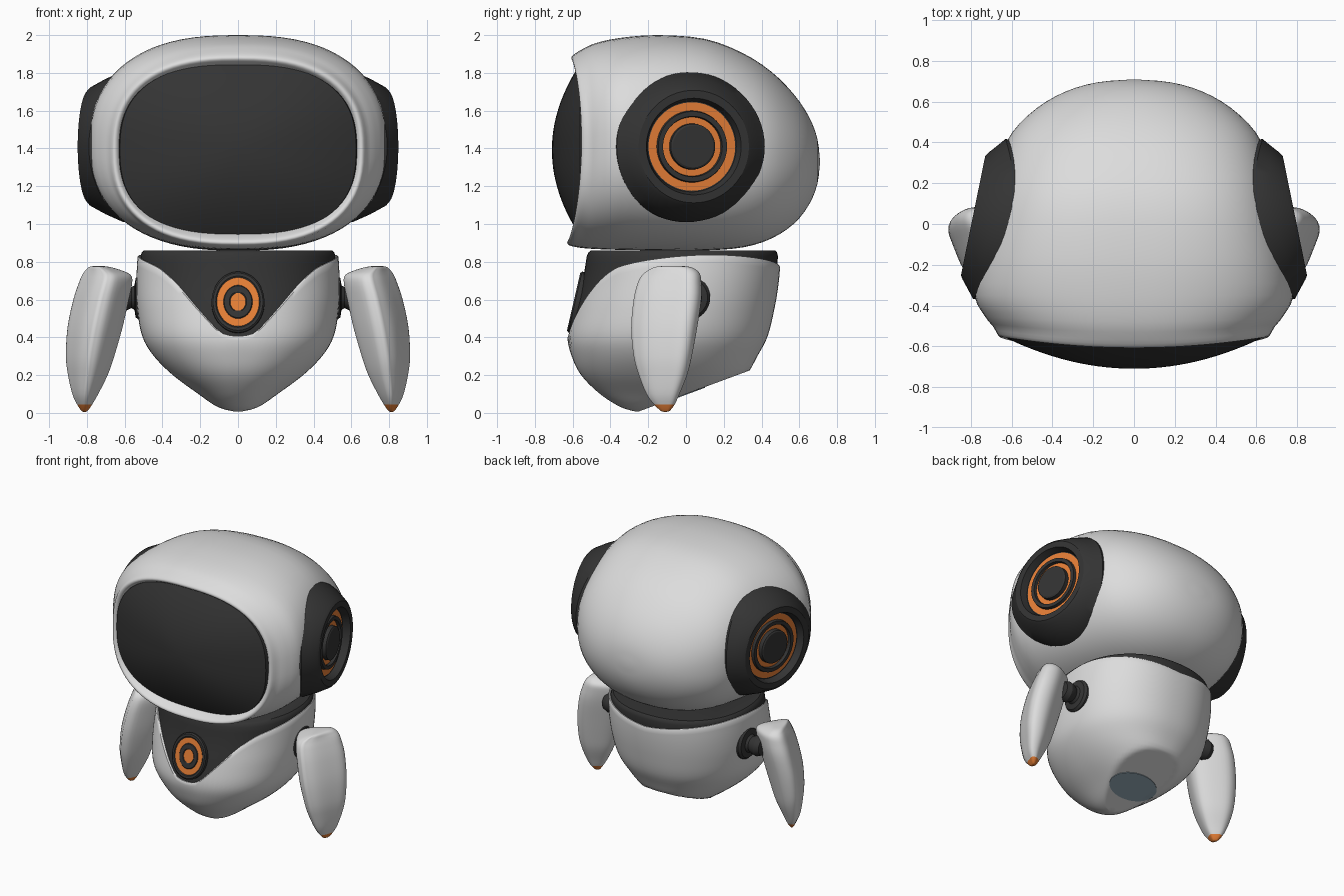
import bpy, bmesh, math
from mathutils import Matrix, Vector

if "Cube" in bpy.data.objects:
    bpy.data.objects.remove(bpy.data.objects["Cube"], do_unlink=True)


def material(name, rgb):
    m = bpy.data.materials.new(name)
    m.use_nodes = True
    m.diffuse_color = (*rgb, 1)
    m.node_tree.nodes["Principled BSDF"].inputs["Base Color"].default_value = (*rgb, 1)
    return m


WHITE = material("soft white", (0.72, 0.72, 0.72))
DARK = material("charcoal", (0.034, 0.034, 0.034))
ORANGE = material("orange", (0.8, 0.215, 0.038))
SLATE = material("slate blue", (0.26, 0.35, 0.41))


def curve(table, x):
    """Smooth interpolation of table rows keyed by their first column."""
    x = min(max(x, table[0][0]), table[-1][0])
    i = 0
    while i < len(table) - 2 and x > table[i + 1][0]:
        i += 1
    a, b = table[i], table[i + 1]
    p, q = table[max(i - 1, 0)], table[min(i + 2, len(table) - 1)]
    w = b[0] - a[0]
    u = (x - a[0]) / w
    out = []
    for k in range(1, len(a)):
        ta = (b[k] - p[k]) / (b[0] - p[0]) * w
        tb = (q[k] - a[k]) / (q[0] - a[0]) * w
        d = b[k] - a[k]
        out.append(a[k] + u * (ta + u * (3 * d - 2 * ta - tb + u * (ta + tb - 2 * d))))
    return out


def dense(rows, steps):
    """Resample rows smoothly, with steps between neighbouring rows."""
    table = [(i, *r) for i, r in enumerate(rows)]
    return [curve(table, i / steps) for i in range((len(rows) - 1) * steps + 1)]


def power(v, n):
    return math.copysign(abs(v) ** (2 / n), v)


def angles(count):
    return [2 * math.pi * i / count for i in range(count)]


def loft(name, rings, mats, band=None, matrix=None, cap=False, angle=40):
    """Skin closed rings; band(i) gives the material index between rings i and i+1."""
    bm = bmesh.new()
    vs = [[bm.verts.new(p) for p in ring] for ring in rings]
    for i in range(len(vs) - 1):
        n = len(vs[i])
        for j in range(n):
            k = (j + 1) % n
            f = bm.faces.new((vs[i][j], vs[i][k], vs[i + 1][k], vs[i + 1][j]))
            f.material_index = band(i) if band else 0
    if cap:
        bm.faces.new(vs[-1])
    bmesh.ops.remove_doubles(bm, verts=bm.verts, dist=0.0002)
    if matrix:
        bmesh.ops.transform(bm, matrix=matrix, verts=bm.verts)
    bmesh.ops.recalc_face_normals(bm, faces=bm.faces)
    mesh = bpy.data.meshes.new(name)
    bm.to_mesh(mesh)
    bm.free()
    for m in mats:
        mesh.materials.append(m)
    ob = bpy.data.objects.new(name, mesh)
    bpy.context.collection.objects.link(ob)
    bpy.context.view_layer.objects.active = ob
    ob.select_set(True)
    bpy.ops.object.shade_smooth_by_angle(angle=math.radians(angle))
    ob.select_set(False)
    return ob


def lathe(name, profile, matrix, orange=()):
    """Turn (radius, height, sag) points about z; listed bands are orange."""
    rings = [[(r * math.cos(t), r * math.sin(t), h - sag * math.cos(t) ** 2) for t in angles(64)]
             for r, h, sag in profile]
    return loft(name, rings, [DARK, ORANGE], lambda i: int(i in orange), matrix, angle=30)


def round_profile(points):
    return [(r, h, 0) for r, h in points]


# Head shell: y, half width, top, bottom, squareness, rim bend
head_rows = [
    (-.53, .60, 1.83, .955, 2.55, .04), (-.575, .625, 1.848, .932, 2.55, .05),
    (-.605, .645, 1.87, .908, 2.5, .055), (-.60, .665, 1.892, .888, 2.5, .05),
    (-.55, .69, 1.925, .875, 2.4, .04), (-.48, .73, 1.957, .868, 2.4, .02),
    (-.35, .782, 1.985, .863, 2.4, 0), (-.15, .765, 2.0, .86, 2.5, 0),
    (.1, .712, 1.98, .86, 2.55, 0), (.3, .665, 1.905, .876, 2.4, 0),
    (.45, .597, 1.808, .922, 2.25, 0), (.57, .475, 1.688, 1.0, 2.15, 0),
    (.65, .335, 1.57, 1.1, 2.05, 0), (.695, .18, 1.453, 1.21, 2, 0), (.71, 0, 1.33, 1.33, 2, 0)]


def head_ring(y, hw, top, bottom, n, bend):
    ring = []
    for t in angles(80):
        x, s = hw * power(math.cos(t), n), power(math.sin(t), n)
        ring.append((x, y + bend * ((x / .65) ** 2 - .4 * max(0, -s)),
                     (top + bottom) / 2 + s * (top - bottom) / 2))
    return ring


loft("head_shell", [head_ring(*r) for r in dense(head_rows, 3)], [WHITE])

# Domed visor
visor = []
for r in [i / 14 for i in range(15)] + [1.02]:
    y = -.71 + .15 * r * r if r <= 1 else -.5
    visor.append([(.625 * r * power(math.cos(t), 2.55), y,
                   1.392 + .457 * r * power(math.sin(t), 2.55)) for t in angles(80)])
loft("visor", visor, [DARK])

# Body: height, half width, front, back
body = [(.004, 0, -.25, -.25), (.015, .06, -.3, -.16), (.035, .115, -.355, 0),
        (.1, .21, -.455, .22), (.2, .345, -.555, .32), (.3, .445, -.605, .378),
        (.4, .505, -.627, .43), (.55, .533, -.6, .468), (.7, .538, -.562, .492),
        (.86, .53, -.535, .503)]
# Height of the shell's upper edge by angle from the front
edge = [(0, .4), (6, .408), (10, .43), (19, .52), (30, .63), (38, .695), (48, .75),
        (56, .775), (75, .807), (100, .83), (130, .82), (180, .77)]


def body_point(z, t, s=1.0):
    hw, front, back = curve(body, z)
    return (s * hw * power(math.sin(t), 2.2),
            (front + back) / 2 - s * (back - front) / 2 * power(math.cos(t), 2.2), z)


def shell_point(z, t):
    """Body point kept above the flat, tilted underside."""
    x, y, z = body_point(z, t)
    return (x, y, max(z, .1 + .37 * y))


def rim(t):
    return curve(edge, abs(math.degrees(math.remainder(t, 2 * math.pi))))[0]


turn = angles(96)
shell_rings = [[shell_point(.004 + (rim(t) - .004) * (k / 32) ** 1.5, t) for t in turn]
               for k in range(33)]
for lift, s in ((.006, .992), (.006, .98), (-.01, .955)):
    shell_rings.append([body_point(rim(t) + lift, t, s) for t in turn])
shell = loft("body_shell", shell_rings, [WHITE])

core = [(.3 + .53 * i / 14, .972) for i in range(15)] + [(.85, .96), (.86, .94)]
loft("body_core", [[body_point(z, t, s) for t in turn] for z, s in core], [DARK], cap=True)

# Oval plate on the underside
bpy.context.view_layer.update()


def under(x, y, lift):
    hit = shell.ray_cast(Vector((x, y, -1)), Vector((0, 0, 1)))[1]
    return (x, y, hit.z + lift)


loft("base_plate", [[under(.19 * r * math.cos(t), -.01 + .11 * r * math.sin(t), lift)
                     for t in angles(48)]
                    for r, lift in [(i / 8, -.004) for i in range(9)] + [(1, .004)]], [SLATE])

# Chest emblem
lathe("chest_emblem", round_profile(
      [(.14, -.05), (.14, 0), (.132, .008), (.118, .008), (.112, .003), (.077, .003),
       (.073, .008), (.046, .008), (.041, .004), (0, .004)]),
      Matrix.Translation((0, -.587, .587)) @ Matrix.Rotation(math.radians(77), 4, 'X')
      @ Matrix.Diagonal((1, 1.18, 1, 1)), orange=(4, 8))

# Arms: height, inner x, outer x, front, back
arm_rows = [(.006, .805, .82, -.12, -.1), (.012, .795, .83, -.135, -.085),
            (.045, .772, .852, -.17, -.06), (.1, .74, .877, -.21, -.035),
            (.2, .69, .9, -.25, .005), (.3, .655, .911, -.277, .03), (.45, .612, .903, -.29, .058),
            (.6, .578, .872, -.277, .08), (.69, .56, .842, -.255, .08), (.73, .568, .825, -.232, .075),
            (.752, .61, .81, -.205, .06), (.768, .66, .795, -.175, .035),
            (.776, .7, .775, -.14, 0), (.778, .735, .735, -.07, -.07)]
# Arm cross-section in a unit box: ridge in front, corner at the outer back
section = [(.05, -1), (.45, -.6), (.8, .08), (1, .6), (.82, .9), (.3, 1), (-.4, .74),
           (-.87, .43), (-1, .12), (-.82, -.3), (-.35, -.87)]
outline = dense(section + section[:1], 4)[:-1]


def arm_ring(z, inner, outer, front, back):
    return [((inner + outer) / 2 + (outer - inner) / 2 * u,
             (front + back) / 2 + (back - front) / 2 * v, z) for u, v in outline]


arm = [arm_ring(.006, .812, .812, -.11, -.11)] + [arm_ring(*r) for r in dense(arm_rows, 3)]

# Ear base sags at top and bottom to hug the head
ear = [(.4, -.09, .13), (.4, 0, .11), (.36, .033, .05), (.316, .07, .005)] + round_profile(
      [(.298, .081), (.256, .081), (.24, .03), (.234, .03), (.19, .03), (.186, .052),
       (.16, .052), (.156, .03), (.122, .03), (.12, .06), (.11, .066), (0, .066)])
joint = round_profile([(.118, -.08), (.118, -.005), (.104, .012), (.065, .018), (.055, .035),
                       (.068, .06), (.074, .09), (.06, .125), (0, .14)])
outward = Matrix.Rotation(math.radians(90), 4, 'Y')

for side, sign in (("left", 1), ("right", -1)):
    flip = Matrix.Diagonal((sign, 1, 1, 1))
    # Arm with orange tip
    loft(side + "_arm", arm, [WHITE, ORANGE], lambda i: int(i < 7), flip, angle=75)
    # Ear disc with inlaid rings, turned slightly backwards
    lathe(side + "_ear", ear, flip @ Matrix.Translation((.71, .025, 1.41))
          @ Matrix.Rotation(math.radians(11.5), 4, 'Z') @ outward, orange=(7, 11))
    # Shoulder socket and ball
    lathe(side + "_shoulder", joint, flip @ Matrix.Translation((.53, .01, .61)) @ outward)
